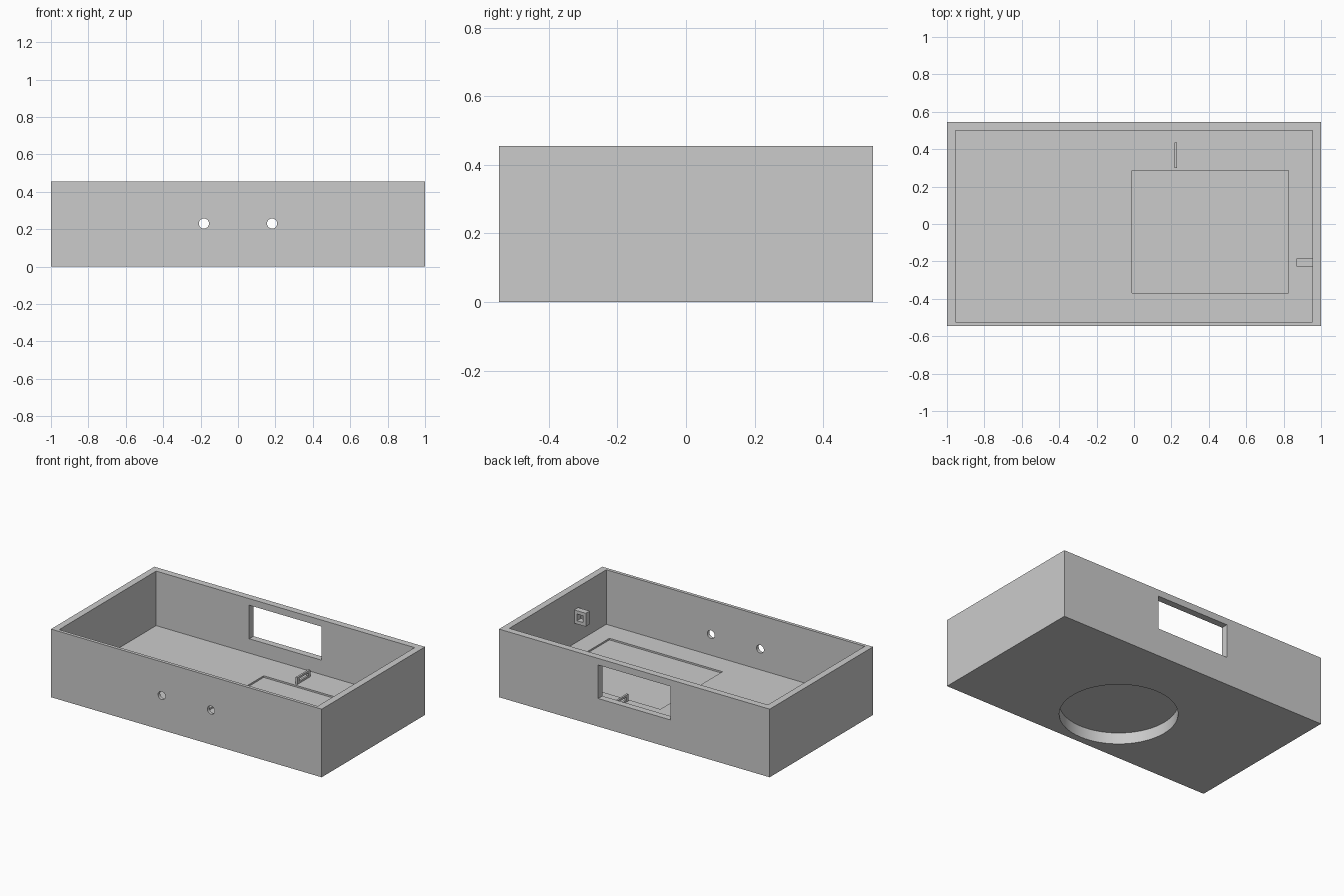
import bpy
from math import pi, radians

default = bpy.data.objects.get("Cube")
if default:
    bpy.data.objects.remove(default, do_unlink=True)

grey = bpy.data.materials.new("plain grey")
grey.use_nodes = True
colour = (0.6, 0.6, 0.6, 1)
grey.diffuse_color = colour
grey.node_tree.nodes["Principled BSDF"].inputs["Base Color"].default_value = colour


def box(name, x, y, z):
    """Box from (low, high) ranges on each axis."""
    middle = [(a + b) / 2 for a, b in (x, y, z)]
    bpy.ops.mesh.primitive_cube_add(size=1, location=middle)
    ob = bpy.context.object
    ob.name = name
    ob.scale = [b - a for a, b in (x, y, z)]
    bpy.ops.object.transform_apply(location=False, rotation=False, scale=True)
    ob.data.materials.append(grey)
    return ob


def cylinder(name, radius, depth, location, tilt=0):
    bpy.ops.mesh.primitive_cylinder_add(vertices=64, radius=radius, depth=depth,
                                        location=location, rotation=(tilt, 0, 0))
    ob = bpy.context.object
    ob.name = name
    ob.data.materials.append(grey)
    return ob


def cut(body, *cutters):
    """Subtract each cutter from the body and discard it."""
    for cutter in cutters:
        mod = body.modifiers.new("cut", 'BOOLEAN')
        mod.operation = 'DIFFERENCE'
        mod.solver = 'EXACT'
        mod.object = cutter
        bpy.context.view_layer.objects.active = body
        bpy.ops.object.modifier_apply(modifier=mod.name)
        bpy.data.objects.remove(cutter, do_unlink=True)


FLOOR = 0.091
HEIGHT = 0.455

# Open case with a thin front wall
case = box("case", (-1, 1), (-0.545, 0.545), (0, HEIGHT))
cut(case,
    box("cavity", (-0.955, 0.955), (-0.523, 0.5), (FLOOR, 0.6)),
    box("back_window", (-0.267, 0.267), (0.4, 0.7), (0.187, 0.411)),
    box("floor_recess", (-0.01, 0.825), (-0.37, 0.285), (FLOOR - 0.011, 0.2)),
    cylinder("base_recess", 0.355, 0.15, (0, -0.143, 0)),
    *[cylinder("front_hole", 0.027, 0.2, (side * 0.182, -0.53, 0.23), pi / 2)
      for side in (-1, 1)])
bpy.ops.object.select_all(action='DESELECT')
case.select_set(True)
bpy.context.view_layer.objects.active = case
bpy.ops.object.shade_smooth_by_angle(angle=radians(30))

# Slotted tab standing on the floor
floor_tab = box("floor_tab", (0.216, 0.229), (0.3, 0.436), (FLOOR, 0.137))
cut(floor_tab, box("tab_slot", (0.1, 0.3), (0.32, 0.416), (0.104, 0.123)))

# Square loop on the inside of the side wall
wall_loop = box("wall_loop", (0.87, 0.955), (-0.226, -0.185), (0.227, 0.316))
cut(wall_loop, box("loop_hole", (0.89, 0.935), (-0.3, -0.1), (0.249, 0.294)))
